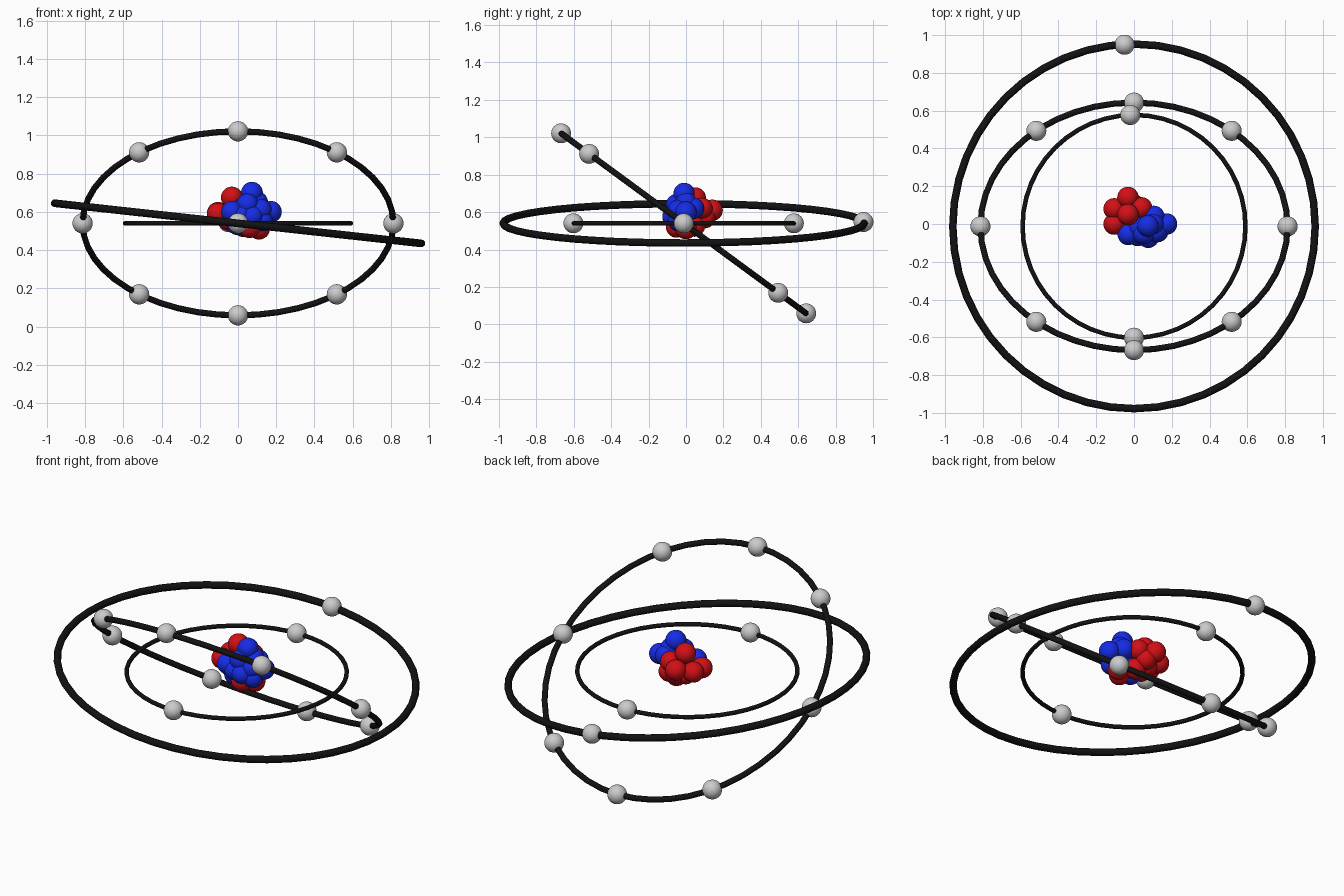
import bpy
from math import radians, cos, sin

if "Cube" in bpy.data.objects:
    bpy.data.objects.remove(bpy.data.objects["Cube"])


def material(name, color):
    m = bpy.data.materials.new(name)
    m.diffuse_color = color
    m.use_nodes = True
    m.node_tree.nodes["Principled BSDF"].inputs["Base Color"].default_value = m.diffuse_color
    return m


black = material("ring_black", (0.006, 0.006, 0.006, 1))
red = material("proton_red", (0.65, 0.005, 0.008, 1))
blue = material("neutron_blue", (0.008, 0.025, 0.8, 1))
CENTRE = (0, -0.0125, 0.54)


def finish(name, mat):
    ob = bpy.context.object
    ob.name = name
    bpy.ops.object.shade_smooth()
    if mat:
        ob.data.materials.append(mat)


def ball(name, loc, radius, mat=None):
    bpy.ops.mesh.primitive_uv_sphere_add(segments=32, ring_count=16,
                                         radius=radius, location=loc)
    finish(name, mat)


def ring(name, radius, tube, rot):
    bpy.ops.mesh.primitive_torus_add(major_segments=48, minor_segments=12,
                                     major_radius=radius, minor_radius=tube,
                                     location=CENTRE,
                                     rotation=[radians(a) for a in rot])
    finish(name, black)


# Three orbit rings
TILT = 36.3
ring("inner_orbit", 0.59, 0.012, (0, 0, 0))
ring("middle_orbit", 0.813, 0.0162, (-TILT, 0, 0))
ring("outer_orbit", 0.965, 0.02, (0, 6.25, 0))

# Electrons: two inner, eight on the tilted ring, one outer
E = 0.053
ball("inner_electron_back", (-0.02, 0.577, 0.54), E)
ball("inner_electron_front", (0, -0.602, 0.54), E)
for i, a in enumerate((0, 50.5, 90, 129.5, 180, 230.5, 270, 309.5)):
    u, v = 0.813 * cos(radians(a)), 0.813 * sin(radians(a))
    t = radians(TILT)
    ball(f"middle_electron_{i + 1}",
         (u, CENTRE[1] - v * cos(t), CENTRE[2] + v * sin(t)), E)
ball("outer_electron", (-0.05, 0.949, 0.547), E)

# Nucleus: neutrons toward the right, protons toward the back left and bottom
neutrons = [(.073, -.01, .70), (.172, 0, .60), (.105, .04, .62), (.075, -.07, .575),
            (-.03, -.055, .60), (.12, -.04, .61), (0, -.03, .535), (.03, -.02, .62),
            (.05, -.05, .64), (.125, -.04, .555), (.1, 0, .65), (.02, -.06, .58)]
protons = [(-.032, .05, .675), (-.105, 0, .59), (-.105, .08, .595), (-.032, .14, .61),
           (.04, .085, .62), (.11, .0, .512), (.06, -.05, .52), (.03, .045, .525),
           (-.04, .06, .56), (-.05, 0, .56), (0, .1, .57)]
for i, p in enumerate(neutrons):
    ball(f"neutron_{i + 1}", p, 0.057, blue)
for i, p in enumerate(protons):
    ball(f"proton_{i + 1}", p, 0.057, red)
